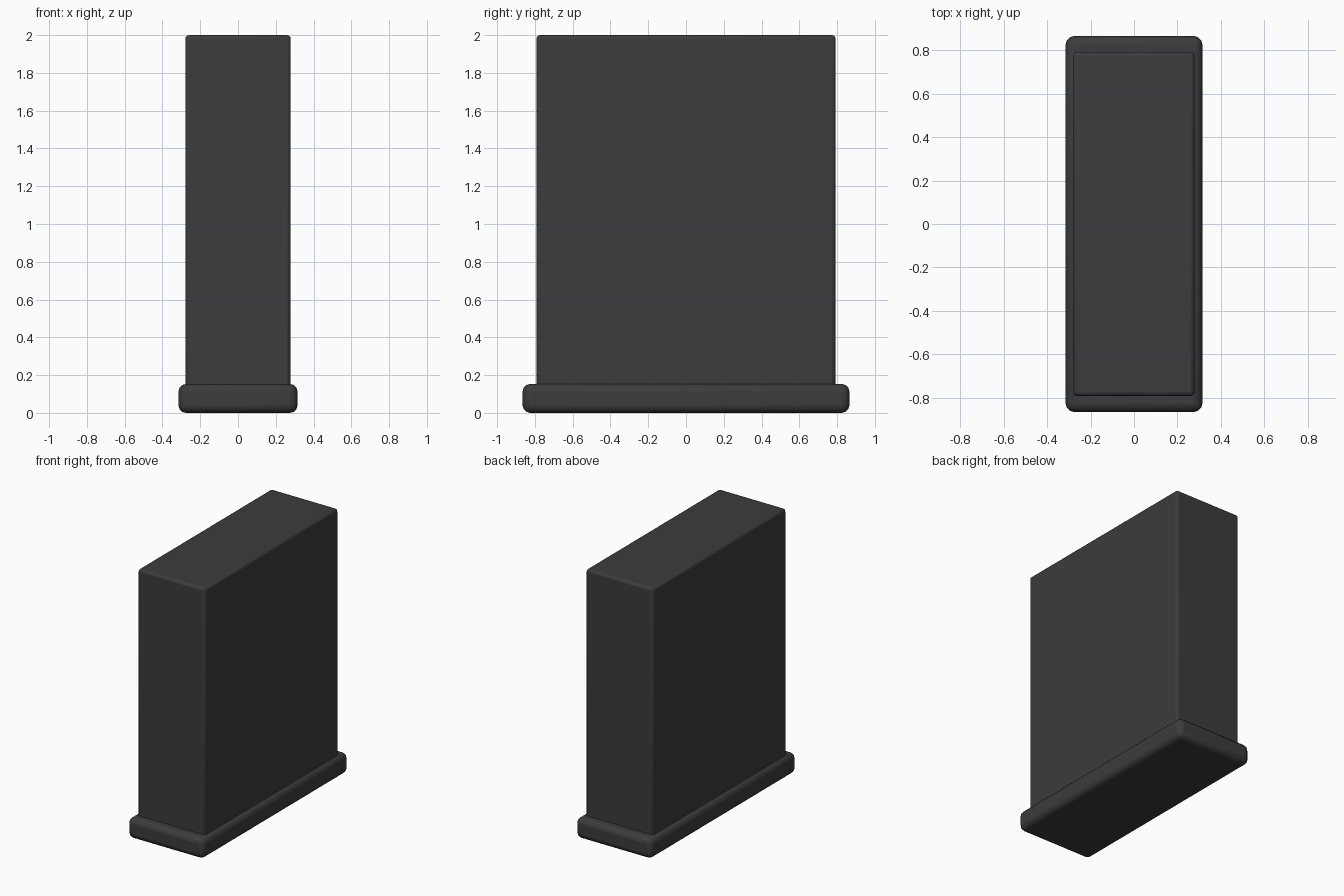
import bpy

if "Cube" in bpy.data.objects:
    bpy.data.objects.remove(bpy.data.objects["Cube"])

# One dark grey material for the whole model
grey = bpy.data.materials.new("dark_grey")
grey.diffuse_color = (0.045, 0.045, 0.045, 1)
grey.use_nodes = True
grey.node_tree.nodes["Principled BSDF"].inputs["Base Color"].default_value = grey.diffuse_color


def rounded_box(name, size, z_bottom, bevel, segments):
    """Box standing on z_bottom with evenly rounded edges."""
    bpy.ops.mesh.primitive_cube_add(size=1, location=(0, 0, z_bottom + size[2] / 2))
    box = bpy.context.object
    box.name = name
    box.scale = size
    bpy.ops.object.transform_apply(location=False, rotation=False, scale=True)
    box.data.materials.append(grey)
    mod = box.modifiers.new("rounded_edges", 'BEVEL')
    mod.width = bevel
    mod.segments = segments
    bpy.ops.object.shade_smooth_by_angle(angle=0.6)
    return box


# Wide foot slab
rounded_box("base", (0.63, 1.73, 0.153), 0.0, 0.04, 3)

# Tall slab body, sunk slightly into the base
rounded_box("body", (0.558, 1.584, 1.90), 0.10, 0.02, 3)
